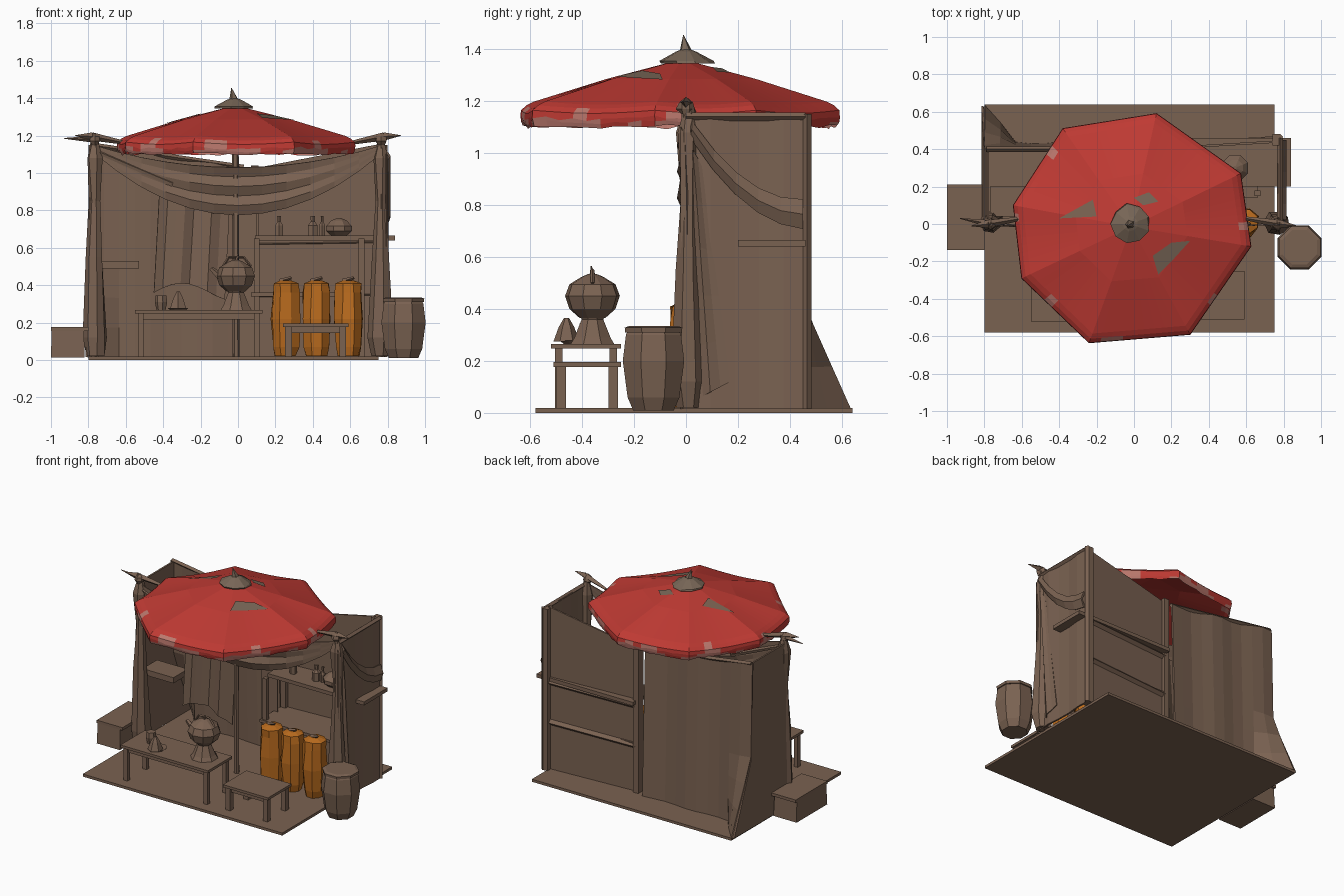
import bpy, bmesh, math, random
from mathutils import Vector
from mathutils.bvhtree import BVHTree

random.seed(4)
default_cube = bpy.data.objects.get("Cube")
if default_cube:
    bpy.data.objects.remove(default_cube, do_unlink=True)


def make_material(name, color):
    material = bpy.data.materials.new(name)
    material.use_nodes = True
    material.diffuse_color = (*color, 1)
    material.node_tree.nodes["Principled BSDF"].inputs["Base Color"].default_value = (*color, 1)
    return material


brown = make_material("dusty_brown", (0.195, 0.122, 0.083))
red = make_material("canopy_red", (0.52, 0.042, 0.033))
pink = make_material("faded_pink", (0.5, 0.19, 0.155))
orange = make_material("sack_orange", (0.49, 0.148, 0.013))
grey = make_material("weathered_grey", (0.187, 0.133, 0.094))


def finish(name, bm, *materials):
    mesh = bpy.data.meshes.new(name)
    bm.to_mesh(mesh)
    bm.free()
    for material in materials:
        mesh.materials.append(material)
    obj = bpy.data.objects.new(name, mesh)
    bpy.context.collection.objects.link(obj)
    return obj


def box(name, xs, ys, zs, taper=1.0):
    """Box between pairs of limits; taper scales the top."""
    bm = bmesh.new()
    bmesh.ops.create_cube(bm, size=1)
    for vert in bm.verts:
        scale = taper if vert.co.z > 0 else 1
        vert.co = [sum(lim) / 2 + c * s * (lim[1] - lim[0])
                   for lim, c, s in zip((xs, ys, zs), vert.co, (scale, scale, 1))]
    return finish(name, bm, brown)


def lathe(name, center, profile, sides=8, material=brown, wobble=0.0):
    """Faceted turned shape from (radius, height) pairs."""
    bm = bmesh.new()
    rings = []
    for radius, z in profile:
        ring = []
        for i in range(sides):
            angle = math.tau * (i + 0.5) / sides
            r = radius * (1 + random.uniform(-wobble, wobble))
            ring.append(bm.verts.new((center[0] + r * math.cos(angle),
                                      center[1] + r * math.sin(angle), z)))
        rings.append(ring)
    for low, high in zip(rings, rings[1:]):
        for i in range(sides):
            j = (i + 1) % sides
            bm.faces.new((low[i], low[j], high[j], high[i]))
    bm.faces.new(rings[0][::-1])
    bm.faces.new(rings[-1])
    return finish(name, bm, material)


def sheet(name, surface, columns, rows, thickness=0.012):
    """Cloth or panel from a function of (u, v), both running 0 to 1."""
    bm = bmesh.new()
    grid = [[bm.verts.new(surface(i / columns, j / rows)) for i in range(columns + 1)]
            for j in range(rows + 1)]
    for j in range(rows):
        for i in range(columns):
            bm.faces.new((grid[j][i], grid[j][i + 1], grid[j + 1][i + 1], grid[j + 1][i]))
    obj = finish(name, bm, brown)
    solid = obj.modifiers.new("Thickness", "SOLIDIFY")
    solid.thickness = thickness
    solid.offset = 0
    return obj


def rod(name, start, end, width, end_width=None, sides=4, material=brown):
    start, end = Vector(start), Vector(end)
    bm = bmesh.new()
    bmesh.ops.create_cone(bm, cap_ends=True, segments=sides, radius1=width,
                          radius2=width if end_width is None else end_width,
                          depth=(end - start).length)
    turn = (end - start).to_track_quat("Z", "Y").to_matrix()
    for vert in bm.verts:
        vert.co = turn @ vert.co + (start + end) / 2
    return finish(name, bm, material)


# Floor mat
box("floor", (-0.8, 0.75), (-0.58, 0.64), (0, 0.018))

# Back walls: both dip toward the gap in the middle, the right one flares at its outer foot


def flared_wall(u, v):
    x = -0.8 + 0.83 * u
    top = 1.15 - 0.12 * u
    flare = 0.2 * max(0, 1 - u * 5) * max(0, 1 - v * 2.4)
    return x, 0.43 - 0.03 * v + flare + 0.008 * math.sin(u * 14), 0.015 + (top - 0.015) * v


def shelf_wall(u, v):
    return 0.09 + 0.67 * u, 0.4 + 0.04 * u, 0.015 + (1.01 + 0.13 * u) * v


sheet("back_wall_flared", flared_wall, 10, 7)
sheet("back_wall_shelved", shelf_wall, 4, 4)
sheet("back_wall_gap_cloth", lambda u, v: (-0.03 + 0.13 * u, 0.3, 0.015 + 0.83 * v), 2, 2, 0.006)
rod("back_wall_rail", (-0.79, 0.4, 1.15), (0.03, 0.4, 1.03), 0.014)
for x, y, top in ((0.09, 0.4, 1.04), (0.76, 0.45, 1.15)):
    box("back_wall_post", (x - 0.02, x + 0.02), (y - 0.03, y + 0.03), (0.015, top))
for z in (0.34, 0.62):
    rod("back_wall_beam", (0.09, 0.41, z), (0.76, 0.45, z + 0.01), 0.02)

# Side walls
sheet("side_wall_left", lambda u, v: (0.775 + 0.006 * math.sin(u * 9), 0.47 * u, 0.015 + 1.13 * v), 5, 3)
sheet("side_wall_right", lambda u, v: (-0.81 + 0.03 * v, u * flared_wall(0, v)[1], 0.015 + 1.13 * v), 4, 7)
rod("side_wall_edge", (0.78, 0.465, 0.015), (0.78, 0.465, 1.15), 0.018)
rod("side_wall_rail", (0.78, 0, 1.14), (0.78, 0.46, 1.14), 0.016)
sheet("side_wall_swag", lambda u, v: (0.79 + 0.02 * math.sin(v * math.pi), 0.02 + 0.43 * u,
      1.12 - 0.62 * u + 0.32 * u * u - 0.06 * v - 0.05 * v * u), 5, 2)

# Corner posts, gathered curtains and the pointed sticks tied on top
for side in (-1, 1):
    x = side * 0.765
    rod("corner_post", (x, 0, 0.015), (x, 0, 1.2), 0.022, 0.018, 6)
    lathe("corner_curtain", (x, 0.01), [(0.05, 0.02), (0.065, 0.12), (0.045, 0.55),
          (0.03, 0.85), (0.045, 1.08), (0.02, 1.17)], 7, wobble=0.15)
    rod("post_stick", (side * 0.6, 0.03, 1.16), (side * 0.78, 0, 1.195), 0.01, 0.022)
    rod("post_stick_tip", (side * 0.78, 0, 1.195), (side * 0.87, -0.01, 1.2), 0.022, 0.002)
    lathe("post_knot", (x, 0), [(0.02, 1.15), (0.033, 1.17), (0.028, 1.195), (0.01, 1.21)], 6, wobble=0.2)
rod("post_stick_long", (-0.76, 0, 1.18), (-0.93, 0.03, 1.185), 0.02, 0.002)
sheet("side_curtain", lambda u, v: (0.79 + 0.014 * math.sin(u * 12), -0.02 + (0.19 - 0.11 * v) * u,
      0.02 + 0.1 * u + (1.08 - 0.25 * u) * v), 5, 5, 0.006)

# Sagging front drape and the cloth hung behind it


def drape(u, v):
    s = 2 * u - 1
    sag = 1 - s * s
    top, bottom = 1.15 - 0.12 * sag, 1.11 - 0.335 * sag
    fold = 0.012 * math.cos(v * 5 * math.pi + s * 2) * sag
    return 0.775 * s, -0.02 * sag + fold, bottom + (top - bottom) * v


sheet("front_drape", drape, 12, 5, 0.006)
rod("drape_upper_roll", (-0.77, 0, 1.12), (-0.35, -0.01, 0.94), 0.012, 0.016, 5)
sheet("hanging_cloth", lambda u, v: (-0.45 + 0.38 * u + 0.03 * v, 0.03 + 0.015 * math.sin(u * 15),
      0.36 + 0.05 * math.sin(u * 4) + (0.55 - 0.05 * math.sin(u * 4)) * v), 8, 3, 0.006)

# Sunshade canopy: an uneven octagon with a drooping, blotchy hem
middle = Vector((-0.015, -0.015, 0))
corners = [Vector((x, y, 0)) for x, y in (
    (0.12, 0.59), (-0.38, 0.51), (-0.645, 0.1), (-0.6, -0.29),
    (-0.24, -0.635), (0.3, -0.59), (0.625, -0.12), (0.57, 0.27))]
steps = 9
columns = len(corners) * steps


def rim_point(index, scale, z):
    panel, step = divmod(index, steps)
    edge = corners[panel].lerp(corners[(panel + 1) % len(corners)], step / steps)
    point = middle.lerp(edge, scale)
    point.z = z - (0.012 * math.sin(step / steps * math.pi) if scale > 0.8 else 0)
    return point


bm = bmesh.new()
rings = [[bm.verts.new(rim_point(i, scale, z)) for i in range(columns)]
         for scale, z in ((0.04, 1.355), (0.47, 1.285), (0.92, 1.198), (0.965, 1.184),
                          (1, 1.165), (1.004, 1.14), (1.0, 1.125), (0.99, 1.108))]
for ring in rings[-3:]:
    for vert in ring:
        vert.co.z += random.uniform(-0.006, 0.006)
pink_limits = (9, 9, 1.4, 1.2, 0.75, 0.1, -0.5)
for upper, lower, limit in zip(rings, rings[1:], pink_limits):
    for i in range(columns):
        j = (i + 1) % columns
        face = bm.faces.new((upper[i], lower[i], lower[j], upper[j]))
        blotch = math.sin(i * 0.7) + 0.6 * math.sin(i * 1.7 + 1)
        face.material_index = int(blotch > limit)
tree = BVHTree.FromBMesh(bm)
finish("canopy", bm, red, pink)

# Canopy patches and tear, laid just over the cloth


def patch(name, outline, material):
    bm = bmesh.new()
    verts = []
    for x, y in outline:
        hit = tree.ray_cast(Vector((x, y, 3)), Vector((0, 0, -1)))[0]
        verts.append(bm.verts.new(hit + Vector((0, 0, 0.007))))
    face = bm.faces.new(verts)
    face.normal_update()
    if face.normal.z < 0:
        face.normal_flip()
    finish(name, bm, material)


patch("canopy_patch_front", ((0.1, -0.17), (0.13, -0.27), (0.2, -0.2), (0.3, -0.09), (0.2, -0.1)), grey)
patch("canopy_patch_back", ((0.0, 0.14), (0.05, 0.1), (0.13, 0.12), (0.08, 0.17)), grey)
patch("canopy_tear", ((-0.4, 0.03), (-0.2, 0.04), (-0.22, 0.13)), brown)

# Canopy cap, spike and pole
lathe("canopy_cap", (-0.02, 0), [(0.105, 1.345), (0.1, 1.355), (0.04, 1.39), (0.015, 1.4)], 9, grey, 0.08)
rod("canopy_spike", (-0.02, 0, 1.38), (-0.035, -0.01, 1.455), 0.03, 0.001, 5, grey)
rod("canopy_pole", (-0.01, 0, 0.015), (-0.015, 0, 1.36), 0.018, sides=6)

# Wall shelves with small wares
box("upper_shelf", (0.09, 0.84), (0.2, 0.46), (0.64, 0.665))
box("lower_shelf", (0.07, 0.66), (0.14, 0.42), (0.34, 0.36))
for x in (0.1, 0.66):
    box("shelf_leg", (x - 0.015, x + 0.015), (0.15, 0.18), (0.015, 0.65))
box("small_ledge", (-0.77, -0.53), (0.04, 0.2), (0.49, 0.53))
for x, width in ((0.22, 0.024), (0.4, 0.03), (0.45, 0.018)):
    lathe("bottle", (x, 0.3), [(width, 0.665), (width, 0.72), (width * 0.4, 0.74), (width * 0.5, 0.77)], 6)
lathe("shelf_bowl", (0.54, 0.3), [(0.045, 0.665), (0.075, 0.69), (0.075, 0.715), (0.045, 0.745), (0.01, 0.76)], 8)

# Orange sacks
for x in (0.255, 0.42, 0.59):
    lathe("orange_sack", (x, 0.01), [(0.06, 0.02), (0.075, 0.07), (0.082, 0.22), (0.076, 0.36),
          (0.072, 0.41), (0.03, 0.425)], 8, orange, 0.08)
    rod("sack_tie", (x - 0.03, 0.01, 0.42), (x + 0.03, 0.0, 0.44), 0.014, 0.008)


# Table and bench
def four_legged(name, xs, ys, top, leg, inset):
    box(name + "_top", xs, ys, (top - 0.018, top))
    for x in (xs[0] + inset, xs[1] - inset):
        for y in (ys[0] + inset, ys[1] - inset):
            box(name + "_leg", (x - leg, x + leg), (y - leg, y + leg), (0.015, top - 0.015))
    for y in (ys[0] + inset, ys[1] - inset):
        box(name + "_apron", (xs[0] + inset, xs[1] - inset), (y - 0.006, y + 0.006), (top - 0.05, top - 0.015))


four_legged("table", (-0.55, 0.13), (-0.52, -0.25), 0.266, 0.015, 0.03)
four_legged("bench", (0.24, 0.59), (-0.51, -0.25), 0.195, 0.018, 0.03)

# Lidded pot on its stand
pot = (-0.01, -0.36)
lathe("pot_stand", pot, [(0.09, 0.266), (0.075, 0.29), (0.045, 0.36), (0.06, 0.39)], 8)
lathe("pot_body", pot, [(0.05, 0.365), (0.09, 0.4), (0.107, 0.45), (0.09, 0.495), (0.04, 0.525), (0.015, 0.535)], 9)
rod("pot_finial", (-0.01, -0.36, 0.525), (0, -0.365, 0.565), 0.014, 0.002, 5)
rod("pot_spout", (-0.08, -0.36, 0.43), (-0.145, -0.36, 0.49), 0.025, 0.012, 5)
for start, end in (((-0.08, 0.5), (-0.05, 0.55)), ((-0.05, 0.55), (0.03, 0.55)), ((0.03, 0.55), (0.07, 0.5))):
    rod("pot_handle", (start[0], -0.36, start[1]), (end[0], -0.36, end[1]), 0.007)

# Tableware
lathe("cup", (-0.41, -0.38), [(0.025, 0.266), (0.035, 0.31), (0.03, 0.345)], 7)
lathe("plate", (-0.32, -0.43), [(0.045, 0.266), (0.06, 0.278)], 8)
lathe("cone_bowl", (-0.32, -0.46), [(0.05, 0.275), (0.03, 0.33), (0.01, 0.365)], 6)

# Barrel and crate beside the stall
lathe("barrel", (0.885, -0.125), [(0.085, 0.01), (0.108, 0.06), (0.128, 0.2), (0.115, 0.3), (0.105, 0.32)], 8)
lathe("barrel_lid", (0.885, -0.125), [(0.118, 0.31), (0.12, 0.328), (0.1, 0.335)], 8)
box("crate", (-1.0, -0.82), (-0.14, 0.2), (0.012, 0.16), taper=0.96)
box("crate_lid", (-1.0, -0.8), (-0.14, 0.21), (0.155, 0.175))
